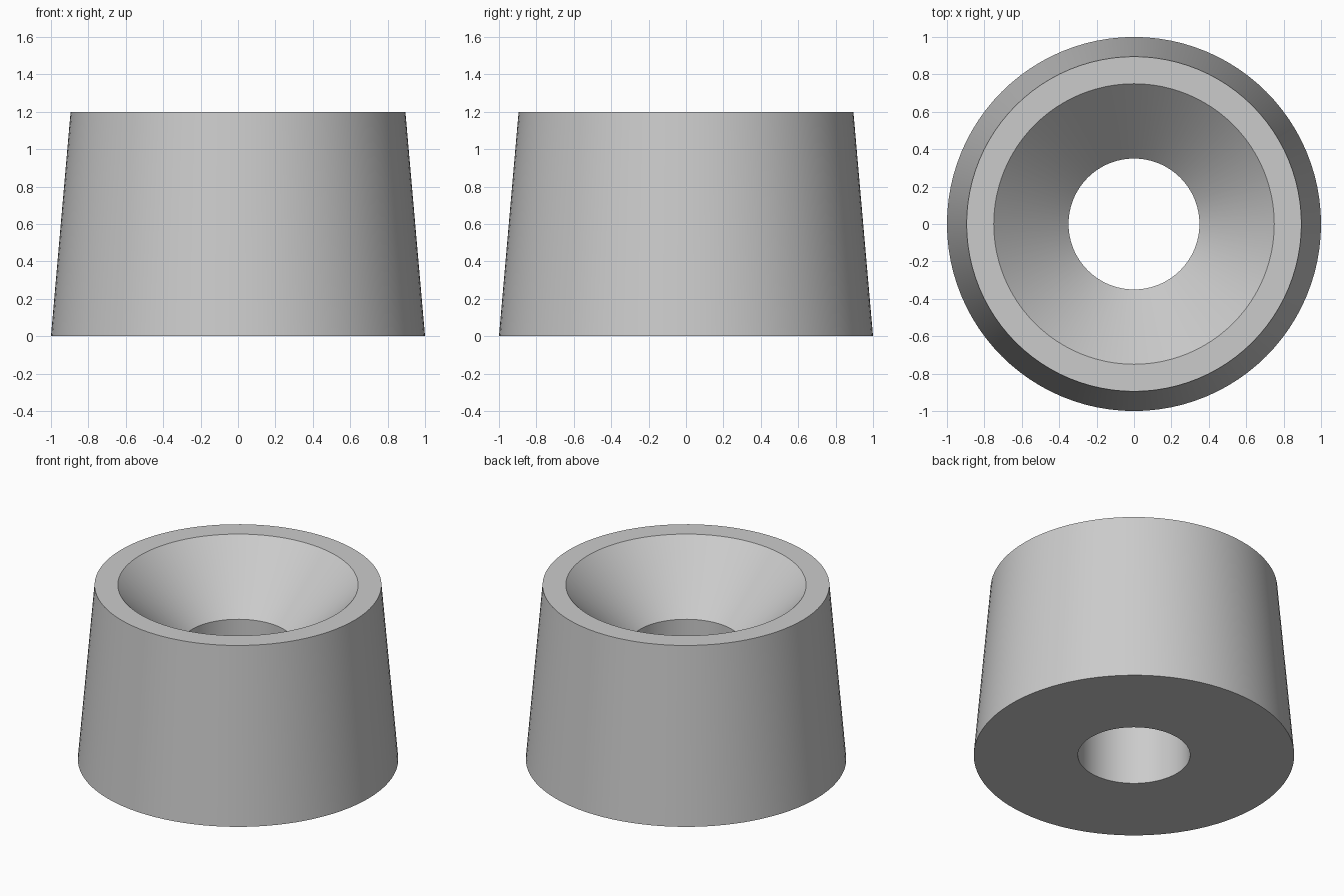
import bpy
import bmesh
import math

cube = bpy.data.objects.get("Cube")
if cube:
    bpy.data.objects.remove(cube, do_unlink=True)

SEGMENTS = 96

# Plain grey material
grey = bpy.data.materials.new("light_grey")
grey.use_nodes = True
colour = (0.6, 0.6, 0.6, 1)
grey.diffuse_color = colour
grey.node_tree.nodes["Principled BSDF"].inputs["Base Color"].default_value = colour

# Closed wall profile (radius, height): tapered outside, countersink, straight bore
profile = [(1.0, 0), (0.895, 1.2), (0.75, 1.2), (0.35, 0.8), (0.35, 0)]

# Revolve the profile around z
bm = bmesh.new()
rings = []
for radius, height in profile:
    ring = bmesh.ops.create_circle(bm, segments=SEGMENTS, radius=radius)["verts"]
    for v in ring:
        v.co.z = height
    rings.append(ring)
for lower, upper in zip(rings, rings[1:] + rings[:1]):
    for i in range(SEGMENTS):
        j = (i + 1) % SEGMENTS
        bm.faces.new((lower[i], lower[j], upper[j], upper[i]))
bmesh.ops.recalc_face_normals(bm, faces=bm.faces)

mesh = bpy.data.meshes.new("tapered_bushing")
bm.to_mesh(mesh)
bm.free()
mesh.materials.append(grey)

bushing = bpy.data.objects.new("tapered_bushing", mesh)
bpy.context.collection.objects.link(bushing)
bpy.ops.object.select_all(action="DESELECT")
bushing.select_set(True)
bpy.context.view_layer.objects.active = bushing
bpy.ops.object.shade_smooth_by_angle(angle=math.radians(25))
